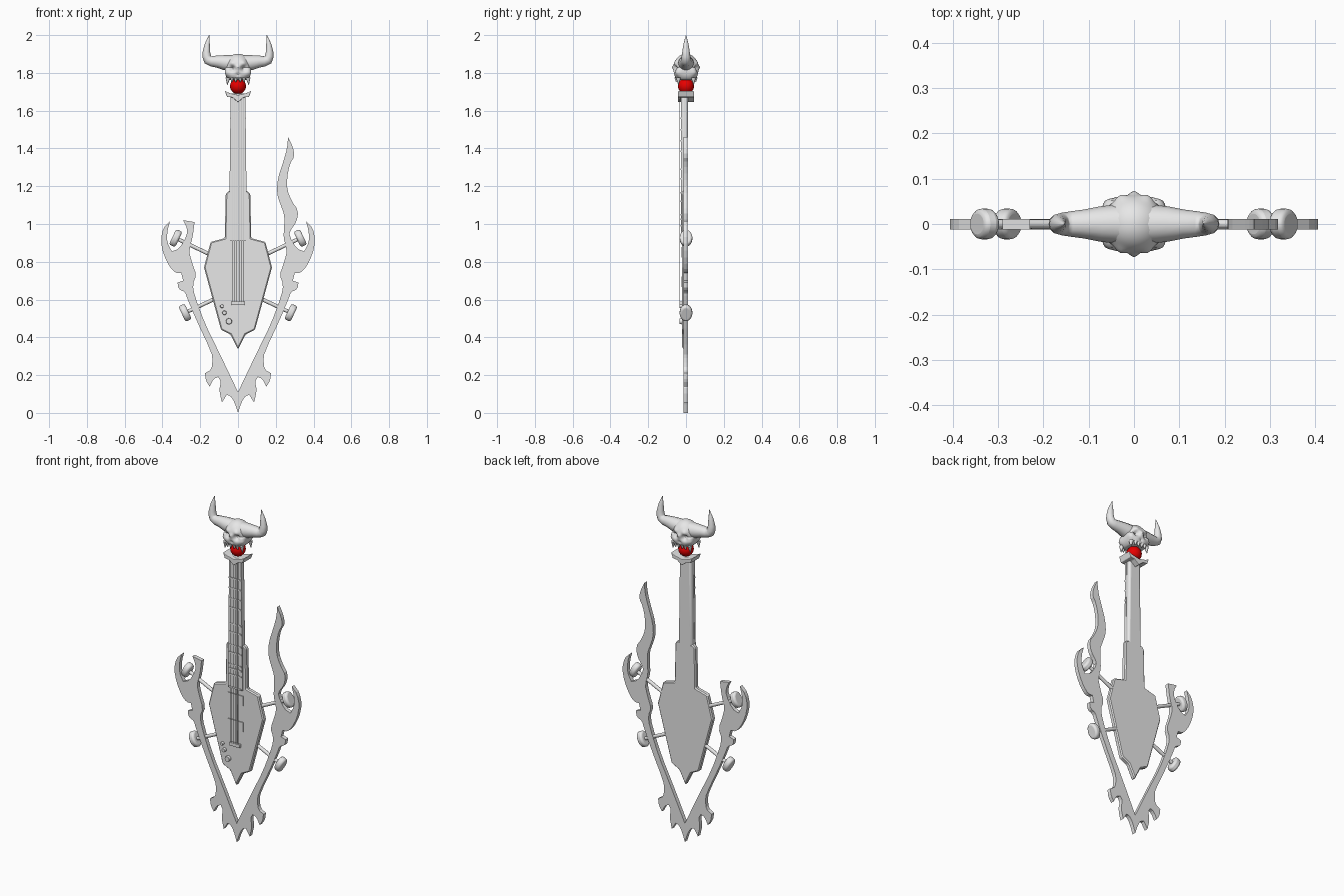
import bpy, bmesh, math
from mathutils import Vector, Matrix

cube = bpy.data.objects.get("Cube")
if cube:
    bpy.data.objects.remove(cube, do_unlink=True)


def material(name, color):
    m = bpy.data.materials.new(name)
    m.use_nodes = True
    m.diffuse_color = color
    m.node_tree.nodes["Principled BSDF"].inputs["Base Color"].default_value = color
    return m


GREY = material("light grey", (0.8, 0.8, 0.8, 1))
RED = material("red", (0.8, 0, 0, 1))


def finish(name, bm, mat=GREY, bevel=0, segments=2, smooth=False):
    bmesh.ops.recalc_face_normals(bm, faces=bm.faces)
    mesh = bpy.data.meshes.new(name)
    bm.to_mesh(mesh)
    bm.free()
    mesh.materials.append(mat)
    ob = bpy.data.objects.new(name, mesh)
    bpy.context.collection.objects.link(ob)
    if bevel:
        mod = ob.modifiers.new("bevel", 'BEVEL')
        mod.width, mod.segments = bevel, segments
    if smooth:
        bpy.ops.object.select_all(action='DESELECT')
        ob.select_set(True)
        bpy.context.view_layer.objects.active = ob
        bpy.ops.object.shade_smooth_by_angle(angle=math.radians(40))
    return ob


def prism(name, points, front, back, **style):
    """Extrude an outline given in hundredths of x and z."""
    bm = bmesh.new()
    face = bm.faces.new([bm.verts.new((x / 100, front, z / 100)) for x, z in points])
    new = bmesh.ops.extrude_face_region(bm, geom=[face])["geom"]
    bmesh.ops.translate(bm, vec=(0, back - front, 0),
                        verts=[g for g in new if isinstance(g, bmesh.types.BMVert)])
    return finish(name, bm, **style)


def plate(name, half, low, high, front, back, **style):
    return prism(name, [(-half, low), (half, low), (half, high), (-half, high)],
                 front, back, **style)


def mirrored(half):
    """Close a half outline that runs bottom to top on the +x side."""
    return half + [(-x, z) for x, z in reversed(half) if x]


def rod(name, a, b, r1, r2, sides=16, squash=1, **style):
    a, b = Vector(a), Vector(b)
    bm = bmesh.new()
    bmesh.ops.create_cone(bm, cap_ends=True, segments=sides, radius1=r1,
                          radius2=r2, depth=(b - a).length)
    turn = (b - a).to_track_quat('Z', 'Y').to_matrix().to_4x4()
    bm.transform(Matrix.Translation((a + b) / 2) @ turn)
    for v in bm.verts:
        v.co.y *= squash
    return finish(name, bm, smooth=True, **style)


def soften(points):
    """Cut gentle corners of an outline, keeping sharp tips."""
    out = []
    for i, p in enumerate(points):
        a, b, c = (Vector(q) for q in (points[i - 1], p, points[(i + 1) % len(points)]))
        if (b - a).angle(c - b) < 1.1:
            out += [b.lerp(a, 0.25), b.lerp(c, 0.25)]
        else:
            out.append(b)
    return out


# Outer flame frame: shared lower spikes and hook, different top on each side
spikes = [(2, 6), (4, 9), (6, 9.5), (8.5, 5.5), (10, 12), (9, 16.5), (10.5, 19), (13, 18),
          (15, 14), (17, 17), (17.5, 21), (14, 23), (13.5, 28), (14, 32), (22, 49), (27, 61)]
hook = [(28, 64), (31.5, 65.5), (32, 69), (29, 70), (30, 74), (33, 74), (36, 77), (39.5, 84),
        (41, 91.5), (39.5, 98), (36, 101.5), (37.5, 96), (37.5, 90), (35, 85.5), (31, 87), (27, 94)]
stub = [(27, 98), (29, 102), (23, 101)]
blade = [(28, 97), (31, 101), (32, 107), (28.5, 112), (26, 118), (26, 125), (27.5, 132),
         (30, 136), (29, 141), (26.5, 146), (26, 140), (24, 133), (21, 124), (20.5, 116),
         (23, 109), (24.5, 105), (24.5, 98)]
inner = [(24, 93), (26, 86), (24.5, 80), (22, 73), (24, 68), (23, 62), (17, 46), (10, 32)]
right_side = spikes + hook + blade + inner
left_side = [(-x, z) for x, z in reversed(spikes + hook + stub + inner)]
prism("flame_frame", soften([(0, 0)] + right_side + [(0, 11)] + left_side), -0.012, 0.011)

# Body with stepped neck heel
body = [(0, 33.5), (4, 41.5), (9, 44), (18, 77), (14.5, 90.5), (7, 92.5), (6.5, 116), (5, 117.5)]
prism("body", mirrored(body), -0.02, 0.01, bevel=0.006, segments=1)

# Neck, fretboard and frets
prism("neck", [(-4.6, 110), (4.6, 110), (3.8, 169), (-3.8, 169)], -0.022, 0.01,
      bevel=0.012, segments=4, smooth=True)
prism("fretboard", [(-4.8, 91), (4.8, 91), (3.9, 168), (-3.9, 168)], -0.027, -0.015)
for z in (91.5, 99, 102.5, 105, 112, 116.5, 124, 129, 138.5, 144, 150, 156):
    plate("fret", 4.2, z - 0.4, z + 0.4, -0.03, -0.025)

# Pickups, bridge and strings
for z in (85, 69.5):
    plate("pickup", 5, z - 2.8, z + 2.8, -0.025, -0.015)
plate("bridge", 3.4, 57, 59, -0.034, -0.015, bevel=0.003)
for i in range(6):
    x = (i - 2.5) * 0.011
    rod("string", (x, -0.033, 0.58), (x, -0.033, 1.68), 0.0016, 0.0016, sides=6)

# Control knobs
for x, z, r in ((-0.085, 0.565, 0.01), (-0.072, 0.53, 0.012), (-0.048, 0.485, 0.017)):
    rod("knob", (x, -0.015, z), (x, -0.035, z), r, r * 0.85)

# Side pegs: rods through the frame with rounded buttons
for s in (-1, 1):
    for start, end in (((0.13, 0.83), (0.33, 0.925)), ((0.12, 0.605), (0.28, 0.53))):
        a, b = (Vector((s * x, 0, z)) for x, z in (start, end))
        step = (b - a).normalized() * 0.018
        rod("peg_rod", a, b, 0.01, 0.01)
        rod("peg_button", b - step, b + step, 0.045, 0.045, sides=24, squash=0.75,
            bevel=0.011, segments=3)

# Two-faced skull: a squared-off sphere pushed in at the sockets and out at the bones
bm = bmesh.new()
bmesh.ops.create_uvsphere(bm, u_segments=56, v_segments=40, radius=1)
features = [((0.032, 0.06, 1.822), 0.014, -0.028), ((0, 0.068, 1.79), 0.009, -0.014),
            ((0.03, 0.055, 1.853), 0.014, 0.009), ((0.062, 0.04, 1.8), 0.016, 0.012),
            ((0, 0.065, 1.83), 0.011, 0.008), ((0.05, 0.05, 1.772), 0.01, -0.008)]
for v in bm.verts:
    n = v.co.copy()
    if n.z < 0:
        v.co /= sum(abs(c) ** 3 for c in n) ** (1 / 3)
    p = Vector((v.co.x * 0.07, v.co.y * 0.066, max(v.co.z, -0.9) * 0.073 + 1.828))
    folded = Vector((abs(p.x), abs(p.y), p.z))
    push = sum(depth * math.exp(-((folded - Vector(c)).length / size) ** 2)
               for c, size, depth in features)
    v.co = p + Vector((n.x * 0.5, n.y, 0)) * push
finish("skull", bm, smooth=True)

# Horns as tapered curves
horn = [(0.03, 1.85, 0.044), (0.075, 1.855, 0.039), (0.11, 1.86, 0.032), (0.14, 1.862, 0.028),
        (0.159, 1.869, 0.025), (0.166, 1.888, 0.023), (0.167, 1.91, 0.02),
        (0.163, 1.95, 0.014), (0.153, 2, 0.001)]
for s, side in ((1, "left"), (-1, "right")):
    curve = bpy.data.curves.new(side + "_horn", 'CURVE')
    curve.dimensions = '3D'
    curve.bevel_depth, curve.bevel_resolution = 1, 4
    curve.use_fill_caps = True
    line = curve.splines.new('POLY')
    line.points.add(len(horn) - 1)
    for pt, (x, z, r) in zip(line.points, horn):
        pt.co, pt.radius = (s * x, 0, z, 1), r
    line.use_smooth = True
    curve.materials.append(GREY)
    bpy.context.collection.objects.link(bpy.data.objects.new(side + "_horn", curve))

# Fangs at the four corners of the upper jaw, small teeth between
for sx in (-1, 1):
    for sy in (-1, 1):
        rod("fang", (sx * 0.053, sy * 0.04, 1.775), (sx * 0.057, sy * 0.04, 1.735), 0.013, 0.001)
        for x in (0.012, 0.032):
            rod("tooth", (sx * x, sy * 0.052, 1.775), (sx * x, sy * 0.05, 1.753), 0.009, 0.004)

# Red ball held in the jaws
bm = bmesh.new()
bmesh.ops.create_uvsphere(bm, u_segments=24, v_segments=16, radius=0.042,
                          matrix=Matrix.Translation((0, 0, 1.73)))
finish("red_ball", bm, mat=RED, smooth=True)

# Lower jaw cradle
jaw = [(0, 164.5), (3, 167), (5.8, 167.3), (7, 170.5), (4.5, 169.3), (0, 168.3)]
prism("lower_jaw", mirrored(jaw), -0.042, 0.042, bevel=0.003)
